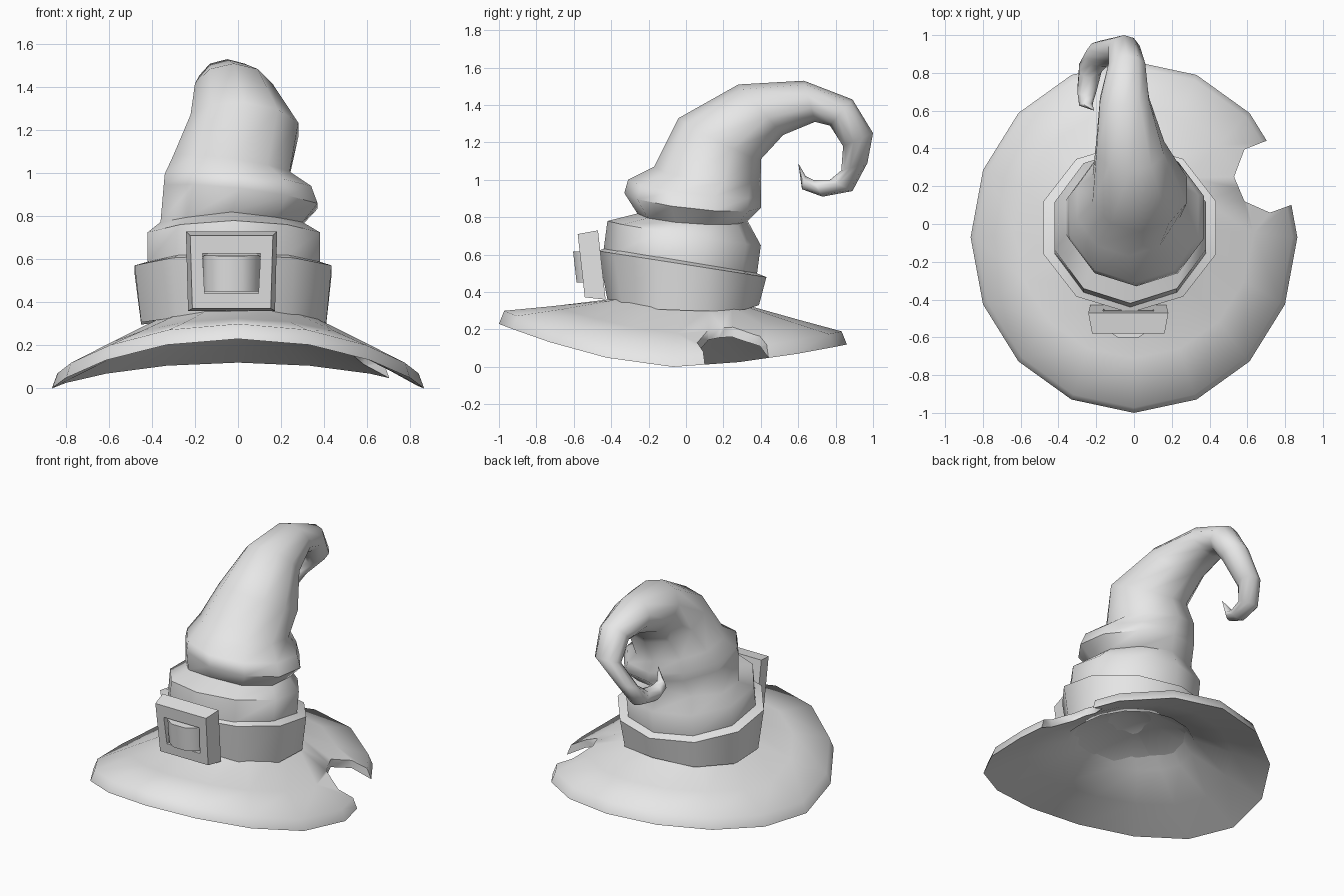
import bpy, bmesh, math
from mathutils import Vector

cube = bpy.data.objects.get("Cube")
if cube:
    bpy.data.objects.remove(cube, do_unlink=True)

felt = bpy.data.materials.new("light_grey")
felt.use_nodes = True
felt.diffuse_color = (0.8, 0.8, 0.8, 1)
felt.node_tree.nodes["Principled BSDF"].inputs["Base Color"].default_value = (0.8, 0.8, 0.8, 1)


def finish(name, bm, angle=None):
    """Turn a bmesh into a named object."""
    bmesh.ops.recalc_face_normals(bm, faces=bm.faces)
    mesh = bpy.data.meshes.new(name)
    bm.to_mesh(mesh)
    bm.free()
    mesh.materials.append(felt)
    obj = bpy.data.objects.new(name, mesh)
    bpy.context.collection.objects.link(obj)
    if angle:
        smooth(obj, angle)
    return obj


def smooth(obj, angle):
    bpy.ops.object.select_all(action='DESELECT')
    obj.select_set(True)
    bpy.context.view_layer.objects.active = obj
    bpy.ops.object.shade_smooth_by_angle(angle=math.radians(angle))


def loft(name, rings, closed=False, start=None, end=None, angle=None):
    """Skin a list of rings; optional start and end points close the ends."""
    bm = bmesh.new()
    loops = [[bm.verts.new(p) for p in ring] for ring in rings]
    n = len(loops[0])
    pairs = list(zip(loops, loops[1:]))
    if closed:
        pairs.append((loops[-1], loops[0]))
    for a, b in pairs:
        for i in range(n):
            j = (i + 1) % n
            bm.faces.new((a[i], a[j], b[j], b[i]))
    for loop, point in ((loops[0], start), (loops[-1], end)):
        if point:
            tip = bm.verts.new(point)
            for i in range(n):
                bm.faces.new((loop[i], loop[(i + 1) % n], tip))
    return finish(name, bm, angle)


def hoop(yf, zf, yb, zb, xl, xr, sag=0, lean=0, sides=10):
    """Oval given by its front point, back point and x extent.
    Sag lowers both sides; lean lowers the +x side and raises the other."""
    mid = Vector(((xl + xr) / 2, (yf + yb) / 2, (zf + zb) / 2))
    back = Vector((0, (yb - yf) / 2, (zb - zf) / 2))
    half = (xr - xl) / 2 / math.cos(math.pi / sides)
    points = []
    for i in range(sides):
        a = math.pi / 2 + math.tau * i / sides
        c = math.cos(a)
        points.append(mid + back * math.sin(a) + Vector((half * c, 0, -sag * abs(c) - lean * c)))
    return points


# Crown: folded cone bending back into a curled tip
crown = [hoop(*h) for h in (
    (-.40, .34, .36, .30, -.40, .37),
    (-.44, .63, .38, .50, -.42, .38),
    (-.42, .78, .40, .65, -.42, .38, .01),
    (-.26, .82, .33, .78, -.36, .30, .035),
    (-.33, .93, .40, .85, -.345, .37, 0, .045),
    (-.31, 1.0, .40, .91, -.34, .34, 0, .03),
    (-.17, 1.07, .40, 1.0, -.30, .24, 0, .04),
    (-.04, 1.33, .40, 1.11, -.22, .28, 0, .02),
    (.28, 1.51, .52, 1.24, -.20, .16),
    (.63, 1.53, .69, 1.31, -.18, .08),
    (.89, 1.43, .77, 1.29, -.135, .06),
    (1.0, 1.25, .84, 1.18, -.135, .03),
    (.97, 1.09, .83, 1.05, -.25, -.11),
    (.89, .94, .77, 1.0, -.29, -.17),
    (.73, .91, .68, 1.0, -.30, -.20),
    (.62, .95, .64, 1.02, -.29, -.22),
)]
loft("crown", crown, start=(0, 0, .50), end=(-.21, .60, 1.09), angle=60)

# Band around the crown
loft("hat_band", [
    hoop(-.42, .36, .39, .33, -.45, .41, .045),
    hoop(-.47, .62, .43, .48, -.48, .435),
    hoop(-.43, .635, .38, .50, -.42, .38),
    hoop(-.36, .38, .33, .34, -.38, .35),
], closed=True, angle=40)


# Brim: saddle shaped disc with a thick rim
def brim_ring(mix, drop, pull=1):
    points = []
    for i in range(16):
        a = math.tau * i / 16
        c, s = math.cos(a), math.sin(a)
        outer = Vector((.865 * c * pull, -.07 + .93 * s * pull,
                        (.12 if s > 0 else .23) * abs(s) ** 1.6 + .07))
        inner = Vector((.40 * c, -.03 + .39 * s, .30 + (.02 if s > 0 else .06) * abs(s)))
        p = outer.lerp(inner, mix)
        p.z -= drop
        points.append(p)
    return points


# The underside rises into a hollow below the crown
hollow = [(.29 * math.cos(math.tau * i / 16), -.03 + .29 * math.sin(math.tau * i / 16), .40)
          for i in range(16)]
brim = loft("brim", [
    hollow,
    brim_ring(1, .045),
    brim_ring(.5, .06),
    brim_ring(0, .07),
    brim_ring(0, 0, .97),
    brim_ring(.5, .005),
    brim_ring(1, 0),
], start=(0, -.03, .46), end=(0, -.03, .49))

# Torn notch cut out of the brim
outline = ((.70, .44), (.585, .395), (.53, .25), (.585, .12),
           (.72, .06), (.83, .10), (1.1, .16), (1.0, .6))
bm = bmesh.new()
low = [bm.verts.new((x, y, -.3)) for x, y in outline]
high = [bm.verts.new((x, y, .6)) for x, y in outline]
bm.faces.new(low)
bm.faces.new(high)
for i in range(len(outline)):
    j = (i + 1) % len(outline)
    bm.faces.new((low[i], low[j], high[j], high[i]))
cutter = finish("notch_cutter", bm)
cutter.hide_render = True
cut = brim.modifiers.new("notch", 'BOOLEAN')
cut.operation = 'DIFFERENCE'
cut.solver = 'EXACT'
cut.object = cutter
bpy.context.view_layer.objects.active = brim
bpy.ops.object.modifier_apply(modifier="notch")
bpy.data.objects.remove(cutter, do_unlink=True)
smooth(brim, 65)


# Buckle: square frame tilted to follow the band
def tilted(x, depth, h):
    """Buckle space: depth points forward, h runs up from the bottom edge."""
    return Vector((x - .03, -.43 - depth - .11 * h, .36 + h - .17 * depth * (h - .1)))


def frame_ring(half, depth, bottom, top):
    flare = half + .01
    return [tilted(-half, depth, bottom), tilted(half, depth, bottom),
            tilted(flare, depth, top), tilted(-flare, depth, top)]


loft("buckle_frame", [
    frame_ring(.202, 0, 0, .37),
    frame_ring(.182, .11, .01, .355),
    frame_ring(.125, .11, .08, .27),
    frame_ring(.125, 0, .08, .27),
], closed=True)

# Strap bulging through the buckle
strap = []
for x, depth in ((-.13, .04), (-.11, .105), (-.05, .145), (.05, .145), (.11, .105), (.13, .04)):
    strap.append([tilted(x, 0, .09), tilted(x, depth, .09),
                  tilted(x, depth, .26), tilted(x, 0, .26)])
loft("buckle_strap", strap, start=tilted(-.13, .02, .175), end=tilted(.13, .02, .175), angle=40)
